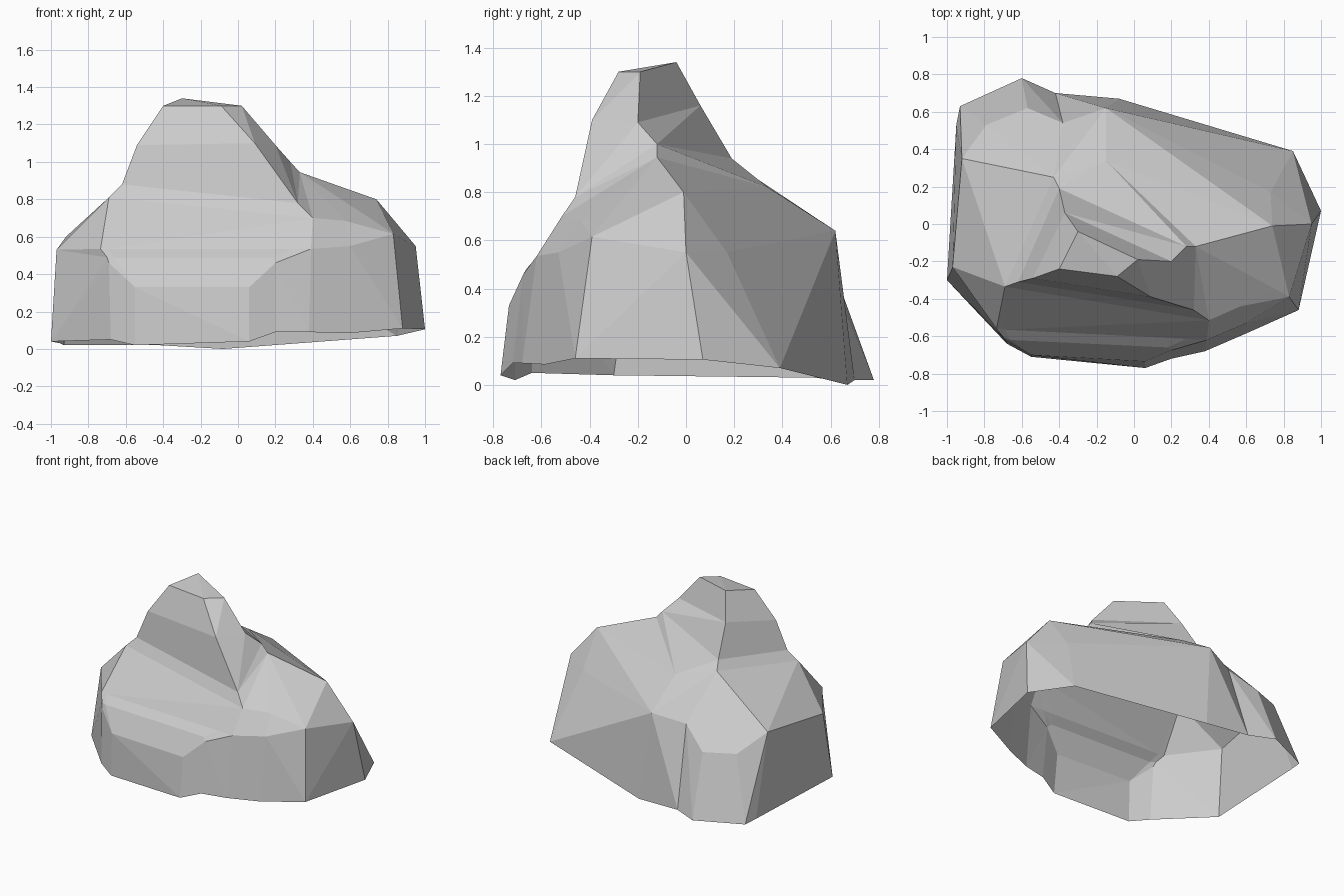
import bpy, bmesh

if "Cube" in bpy.data.objects:
    bpy.data.objects.remove(bpy.data.objects["Cube"])


def loft(name, rings, cap=False):
    """Skin closed rings of equal count, merging repeated points."""
    bm = bmesh.new()
    rows = [[bm.verts.new(p) for p in ring] for ring in rings]
    n = len(rows[0])
    for lo, hi in zip(rows, rows[1:]):
        for i in range(n):
            j = (i + 1) % n
            bm.faces.new((lo[i], lo[j], hi[j], hi[i]))
    if cap:
        bm.faces.new(rows[-1])
    finish(name, bm)


def patch(name, points, faces):
    """Join named corner points into a few facets."""
    bm = bmesh.new()
    v = {k: bm.verts.new(p) for k, p in points.items()}
    for f in faces.split():
        bm.faces.new([v[k] for k in f])
    finish(name, bm)


def finish(name, bm):
    """Merge repeats and fold warped quads outward, as on a chipped rock."""
    bmesh.ops.remove_doubles(bm, verts=bm.verts, dist=0.001)
    for f in [f for f in bm.faces if len(f.verts) == 4]:
        a, b, c, d = f.verts
        normal = (b.co - a.co).cross(c.co - a.co).normalized()
        height = normal.dot(d.co - a.co)
        if abs(height) > 0.02:
            ends = (a, c) if height < 0 else (b, d)
            bmesh.utils.face_split(f, *ends)
    mesh = bpy.data.meshes.new(name)
    bm.to_mesh(mesh)
    bm.free()
    bpy.context.collection.objects.link(bpy.data.objects.new(name, mesh))


# Ledge corners (capitals) and foot of the peak (lower case)
corner = {
    'A': (-.69, -.335, .81), 'B': (.40, -.515, .70), 'M': (.57, -.44, .685),
    'C': (.75, -.345, .67), 'D': (.74, -.01, .80), 'E': (-.15, .34, .82),
    'F': (-.43, .25, .885), 'S': (.33, -.12, .945),
    'p': (-.62, -.31, .88), 'q': (.32, -.46, .78),
    'r': (.28, -.12, 1.0), 's': (-.40, .19, .94),
}

# Ground outline and shoulder outline, counter-clockwise from front left
ground = [(-1, -.3, .04), (-.68, -.64, .05), (-.55, -.71, .02), (.06, -.77, .04),
          (.2, -.72, .09), (.38, -.68, .09), (.6, -.585, .085), (.88, -.46, .11),
          (1, .07, .105), (.85, .39, .07), (-.08, .67, 0), (-.42, .70, .02),
          (-.6, .78, .02), (-.93, .63, .02), (-.95, .53, .03)]
shoulder = [(-.97, -.23, .53), (-.735, -.56, .535), (-.69, -.565, .535),
            (.2, -.61, .535), (.28, -.615, .535), (.39, -.62, .535),
            (.6, -.53, .55), (.83, -.39, .615), (.95, 0, .55), (.73, .17, .55),
            (-.15, .62, .64), (-.38, .54, .59), (-.57, .62, .46),
            (-.79, .53, .47), (-.92, .35, .60)]
# Only the front has a chamfer; elsewhere the waist merges into the ground ring
waist, brow = list(ground), list(shoulder)
waist[1:5] = [(-.69, -.62, .46), (-.55, -.70, .33), (.06, -.735, .33), (.2, -.675, .46)]
brow[1:4] = [(-.70, -.605, .49), (-.66, -.62, .485), (.18, -.66, .485)]

# Lower walls, open underneath, rising to the ledge
ledge = [corner[k] for k in "AAABBBMCDDEFFFF"]
loft("boulder_walls", [ground, waist, brow, shoulder, ledge])

# Sloping ledge around the peak
patch("ledge", corner, "ABqp BSq Srq BMCS CDS SDE SEsr EFs FAps")

# Peak
loft("peak", [
    [corner[k] for k in "pqrs"],
    [(-.54, -.29, 1.09), (.09, -.39, 1.1), (.2, -.2, 1.09), (-.37, .06, 1.16)],
    [(-.4, -.24, 1.3), (-.09, -.28, 1.3), (.02, -.19, 1.3), (-.3, -.04, 1.34)],
], cap=True)
